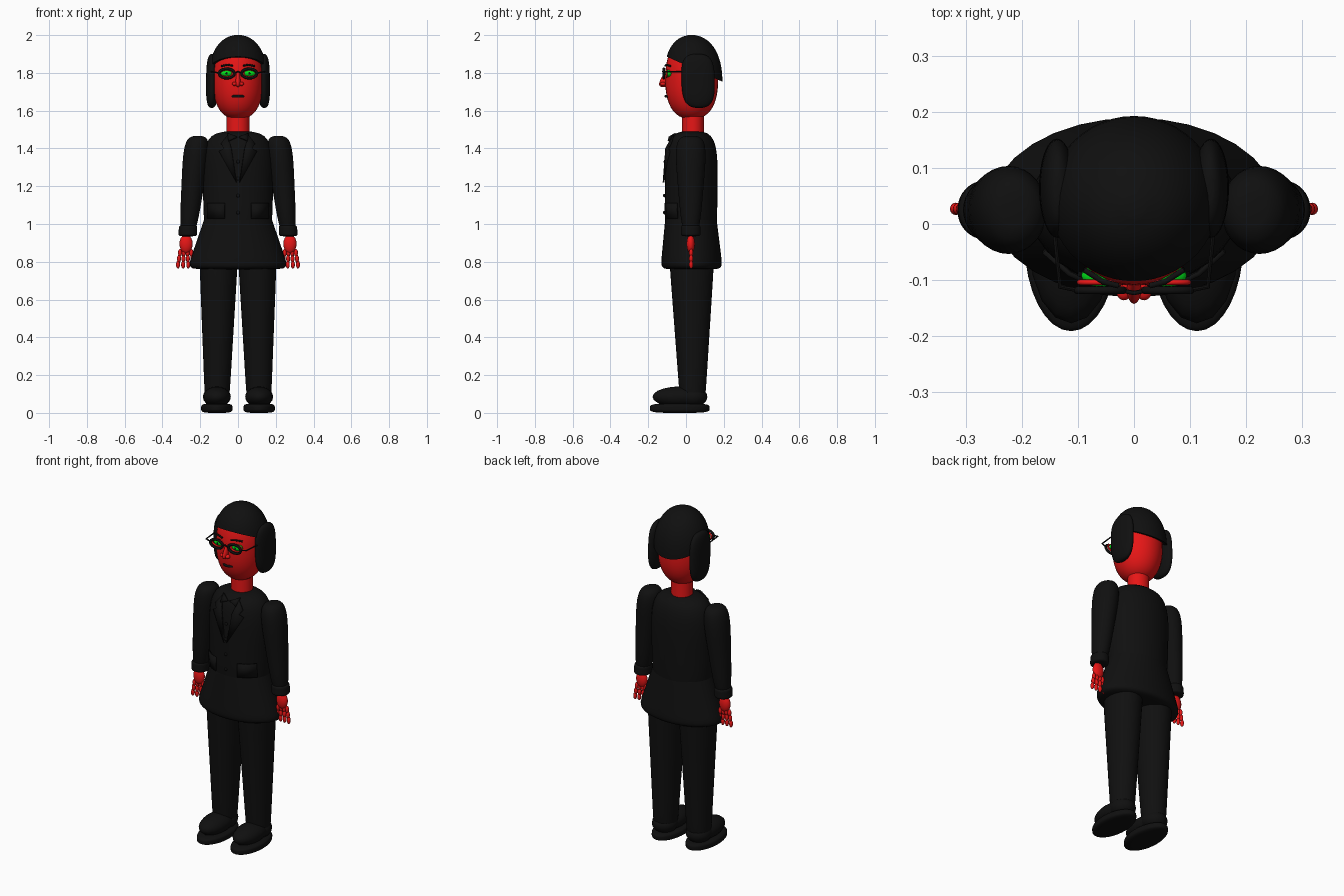
import bpy, bmesh
from math import sin, cos, pi, sqrt
from mathutils import Vector

if "Cube" in bpy.data.objects:
    bpy.data.objects.remove(bpy.data.objects["Cube"])


def make_material(name, red, green, blue):
    material = bpy.data.materials.new(name)
    material.use_nodes = True
    colour = (red, green, blue, 1)
    material.diffuse_color = colour
    material.node_tree.nodes["Principled BSDF"].inputs["Base Color"].default_value = colour
    return material


black_cloth = make_material("black cloth", .005, .005, .005)
red_skin = make_material("red skin", .8, .008, .008)
eye_green = make_material("eye green", 0, .75, .01)


def add_object(name, data):
    thing = bpy.data.objects.new(name, data)
    bpy.context.collection.objects.link(thing)
    bpy.ops.object.select_all(action="DESELECT")
    thing.select_set(True)
    bpy.context.view_layer.objects.active = thing
    if thing.type == "CURVE":
        bpy.ops.object.convert(target="MESH")
    bpy.ops.object.shade_smooth_by_angle(angle=.8)
    return thing


def add_mesh(name, shape, material):
    bmesh.ops.recalc_face_normals(shape, faces=shape.faces)
    mesh = bpy.data.meshes.new(name)
    shape.to_mesh(mesh)
    shape.free()
    mesh.materials.append(material)
    return add_object(name, mesh)


def dome(t, power):
    """Relative width at t from -1 to 1; a higher power gives squarer ends."""
    return max(.01, 1 - abs(t) ** power) ** (1 / power)


def pod(name, material, bottom, top, low, high, power, sides=32, steps=24, cut=None):
    """Rounded upright body; low and high are its (x, y) radii at the two ends."""
    shape = bmesh.new()
    bottom, top, low, high = Vector(bottom), Vector(top), Vector(low), Vector(high)
    rings = []
    for step in range(steps + 1):
        t = sin(pi * (step / steps - .5))
        centre = bottom.lerp(top, (t + 1) / 2)
        radius = low.lerp(high, (t + 1) / 2) * dome(t, power)
        angles = [2 * pi * i / sides for i in range(sides)]
        rings.append([shape.verts.new(centre + Vector((radius.x * cos(a), radius.y * sin(a), 0)))
                      for a in angles])
    for lower, upper in zip(rings, rings[1:]):
        for i in range(sides):
            shape.faces.new((lower[i - 1], lower[i], upper[i], upper[i - 1]))
    shape.faces.new(rings[0])
    shape.faces.new(rings[-1])
    if cut:
        everything = shape.verts[:] + shape.edges[:] + shape.faces[:]
        bmesh.ops.bisect_plane(shape, geom=everything, plane_co=cut[0], plane_no=cut[1], clear_inner=True)
        bmesh.ops.holes_fill(shape, edges=[e for e in shape.edges if e.is_boundary], sides=0)
    return add_mesh(name, shape, material)


def ball(name, material, centre, size):
    lift = Vector((0, 0, size[2]))
    pod(name, material, Vector(centre) - lift, Vector(centre) + lift, size[:2], size[:2],
        power=2, sides=16, steps=10)


def tube(name, material, points, radius, closed=False):
    curve = bpy.data.curves.new(name, "CURVE")
    curve.dimensions = "3D"
    curve.bevel_depth = radius
    curve.bevel_resolution = 2
    curve.use_fill_caps = True
    line = curve.splines.new("POLY")
    line.points.add(len(points) - 1)
    for point, place in zip(line.points, points):
        point.co = (*place, 1)
    line.use_cyclic_u = closed
    curve.materials.append(material)
    add_object(name, curve)


def oval(x, y, z, width, height):
    angles = [pi * i / 12 for i in range(24)]
    return [(x + width * cos(a), y, z + height * sin(a)) for a in angles]


# Jacket: upper body and flared skirt
waist, collar = Vector((0, .025, .85)), Vector((0, .03, 1.49))
waist_size, chest_size, body_power = Vector((.178, .138)), Vector((.192, .14)), 4
pod("jacket_body", black_cloth, waist, collar, waist_size, chest_size, body_power)
pod("jacket_skirt", black_cloth, bottom=(0, .03, .76), top=(0, .025, 1.08),
    low=(.27, .165), high=(.16, .13), power=10)


def on_chest(x, z, lift):
    """Point just in front of the upper body."""
    share = (z - waist.z) / (collar.z - waist.z)
    centre = waist.lerp(collar, share)
    radius = waist_size.lerp(chest_size, share) * dome(2 * share - 1, body_power)
    return (x, centre.y - lift - radius.y * sqrt(max(0, 1 - (x / radius.x) ** 2)), z)


def plate(name, material, outline, side, lift=.008):
    shape = bmesh.new()
    shape.faces.new([shape.verts.new(on_chest(side * x, z, lift)) for x, z in outline])
    bmesh.ops.triangulate(shape, faces=shape.faces)
    thickness = add_mesh(name, shape, material).modifiers.new("thickness", "SOLIDIFY")
    thickness.thickness = .009
    thickness.offset = 0


for i in range(4):
    ball(f"button_{i}", black_cloth, on_chest(0, 1.06 + .09 * i, lift=.004), (.009, .006, .009))

# Neck, head, nose and mouth
pod("neck", red_skin, bottom=(0, .037, 1.44), top=(0, .037, 1.62), low=(.06, .057), high=(.06, .057), power=12)
pod("head", red_skin, bottom=(0, .03, 1.555), top=(0, .03, 1.98), low=(.134, .14), high=(.134, .14), power=2.4)
pod("nose", red_skin, bottom=(0, -.12, 1.725), top=(0, -.1, 1.82), low=(.017, .036), high=(.006, .006),
    power=2.5, sides=16, steps=12)
mouth_points = [(x * .04, .025 * x * x - .107, 1.676) for x in (-1, -.5, 0, .5, 1)]
tube("mouth", black_cloth, mouth_points, radius=.007)

# Hair cap trimmed along a sloping hairline
pod("hair_cap", black_cloth, bottom=(0, .05, 1.56), top=(0, .03, 2), low=(.153, .152), high=(.153, .152),
    power=2.2, sides=48, cut=((0, -.1, 1.885), (0, .45, 1)))

# Spectacle bridge
eye_x, eye_z = .06, 1.797
tube("spectacle_bridge", black_cloth, [(-.02, -.119, eye_z), (0, -.123, eye_z + .01), (.02, -.119, eye_z)], radius=.004)

for label, side in (("left", 1), ("right", -1)):
    # Side hair
    pod(f"{label}_side_hair", black_cloth, bottom=(side * .139, .068, 1.615), top=(side * .135, .06, 1.9),
        low=(.032, .086), high=(.032, .09), power=3)

    # Eye, brow and spectacles
    x = side * eye_x
    ball(f"{label}_eye", eye_green, (x, -.092, eye_z), (.034, .02, .018))
    ball(f"{label}_pupil", black_cloth, (x, -.109, eye_z), (.006, .005, .007))
    tube(f"{label}_eyelid", red_skin, oval(x, -.104, eye_z, width=.037, height=.02), radius=.005, closed=True)
    tube(f"{label}_spectacle_rim", black_cloth, oval(x, -.118, eye_z, width=.041, height=.025),
         radius=.007, closed=True)
    tube(f"{label}_spectacle_arm", black_cloth,
         [(side * .1, -.118, 1.8), (side * .132, -.112, 1.805), (side * .145, .02, 1.805)], radius=.004)
    tube(f"{label}_brow", black_cloth,
         [(side * .028, -.11, 1.838), (side * .055, -.103, 1.843), (side * .088, -.082, 1.836)], radius=.005)
    ball(f"{label}_nostril", red_skin, (side * .018, -.122, 1.742), (.013, .014, .011))

    # Puffed sleeve and cuff
    pod(f"{label}_sleeve", black_cloth, bottom=(side * .267, .025, .935), top=(side * .213, .025, 1.465),
        low=(.044, .046), high=(.075, .09), power=4)
    pod(f"{label}_cuff", black_cloth, bottom=(side * .266, .025, .935), top=(side * .264, .025, .995),
        low=(.05, .053), high=(.048, .052), power=6)

    # Hand with jointed fingers
    ball(f"{label}_palm", red_skin, (side * .275, .025, .895), (.035, .022, .05))
    for finger in range(4):
        for joint in range(3):
            out = .247 + .02 * finger + .0035 * (finger - 1.5) * joint
            ball(f"{label}_finger_{finger}_joint_{joint}", red_skin,
                 (side * out, .027, .847 - .031 * joint), (.0105, .011, .021))

    # Trouser leg
    pod(f"{label}_trouser_leg", black_cloth, bottom=(side * .111, .035, .05), top=(side * .102, .03, .86),
        low=(.064, .066), high=(.104, .122), power=12)

    # Shoe
    foot_x = side * .112
    pod(f"{label}_sole", black_cloth, bottom=(foot_x, -.033, 0), top=(foot_x, -.033, .05),
        low=(.083, .158), high=(.083, .158), power=4)
    ball(f"{label}_shoe_upper", black_cloth, (foot_x, -.04, .085), (.074, .137, .054))
    ball(f"{label}_shoe_heel", black_cloth, (foot_x, .035, .085), (.072, .078, .055))

    # Lapel, collar point and pocket flap
    plate(f"{label}_lapel", black_cloth,
          [(.008, 1.22), (.1, 1.385), (.075, 1.4), (.09, 1.425), (.055, 1.47), (.035, 1.4)], side)
    plate(f"{label}_collar_point", black_cloth, [(.005, 1.46), (.05, 1.44), (.055, 1.48)], side, lift=.012)
    plate(f"{label}_pocket_flap", black_cloth,
          [(.07, 1.03), (.115, 1.03), (.16, 1.03), (.16, 1.11), (.115, 1.11), (.07, 1.11)], side)
